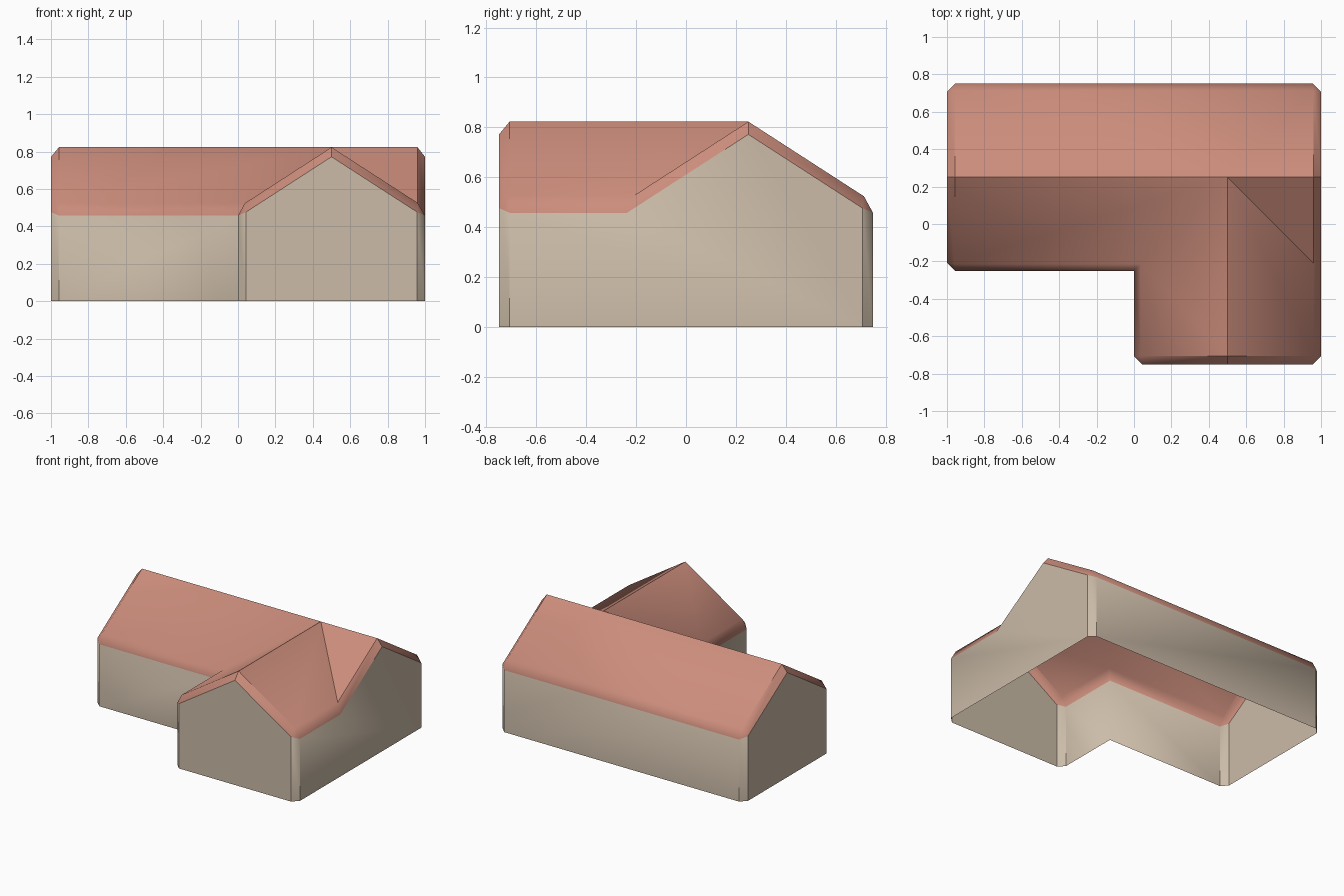
import bpy, bmesh, math
from mathutils import Vector

if "Cube" in bpy.data.objects:
    bpy.data.objects.remove(bpy.data.objects["Cube"])

EAVE, RIDGE, CHAMFER = 0.50, 0.823, 0.043

# plan corners of the L (counter-clockwise) and the ridge points
corners = [(-1, -0.25), (0, -0.25), (0, -0.75), (1, -0.75),
           (1, -0.25), (1, 0.75), (-1, 0.75)]
ridges = [(-1, 0.25), (0.5, 0.25), (1, 0.25), (0.5, -0.75)]

bm = bmesh.new()
base = [bm.verts.new((x, y, 0)) for x, y in corners]
a, b, c, d, e, f, g = eave = [bm.verts.new((x, y, EAVE)) for x, y in corners]
left, cross, right, front = [bm.verts.new((x, y, RIDGE)) for x, y in ridges]

# walls: open underneath, single skin
bm.faces.new((base[0], base[1], b, a))
bm.faces.new((base[1], base[2], c, b))
bm.faces.new((base[2], base[3], d, front, c))
bm.faces.new((base[3], base[5], f, right, e, d))
bm.faces.new((base[5], base[6], g, f))
bm.faces.new((base[6], base[0], a, left, g))

# roof slopes of the main block and the front wing
bm.faces.new((a, b, cross, left))
bm.faces.new((b, c, front, cross))
bm.faces.new((d, e, cross, front))
bm.faces.new((e, right, cross))
bm.faces.new((left, cross, right, f, g))
bm.verts.remove(base[4])
bm.normal_update()

# chamfer outer corners, eaves and gable edges, not ridges or the inner corner
picked = []
for ed in bm.edges:
    if len(ed.link_faces) < 2:
        continue
    walls = sum(abs(fc.normal.z) < 0.1 for fc in ed.link_faces)
    mid = (ed.verts[0].co + ed.verts[1].co) / 2
    inner_corner = (mid.xy - Vector((0, -0.25))).length < 0.01
    if walls and not inner_corner:
        picked.append(ed)
bmesh.ops.bevel(bm, geom=picked, offset=CHAMFER, offset_type='OFFSET',
                segments=1, profile=0.5, affect='EDGES',
                clamp_overlap=False, loop_slide=True)
bm.normal_update()

# colours by slope: upright faces are wall, sloping faces are roof
for fc in bm.faces:
    fc.material_index = 0 if abs(fc.normal.z) < 0.1 else 1
    fc.smooth = True

# sharp edges by angle; the left valley blends softly
for ed in bm.edges:
    if len(ed.link_faces) == 2:
        mid = (ed.verts[0].co + ed.verts[1].co) / 2
        along = ed.verts[1].co - ed.verts[0].co
        valley = (abs(mid.x - mid.y - 0.25) < 0.02 and mid.x < 0.5
                  and along.length > 0.3)
        ed.smooth = valley or ed.calc_face_angle(0) < math.radians(38)

mesh = bpy.data.meshes.new("house_shell")
bm.to_mesh(mesh)
bm.free()
for name, col in (("stone wall", (0.60, 0.50, 0.39, 1)),
                  ("clay roof", (0.60, 0.265, 0.20, 1))):
    mat = bpy.data.materials.new(name)
    mat.diffuse_color = col
    mat.use_nodes = True
    mat.node_tree.nodes["Principled BSDF"].inputs["Base Color"].default_value = mat.diffuse_color
    mesh.materials.append(mat)
house = bpy.data.objects.new("house_shell", mesh)
bpy.context.collection.objects.link(house)
